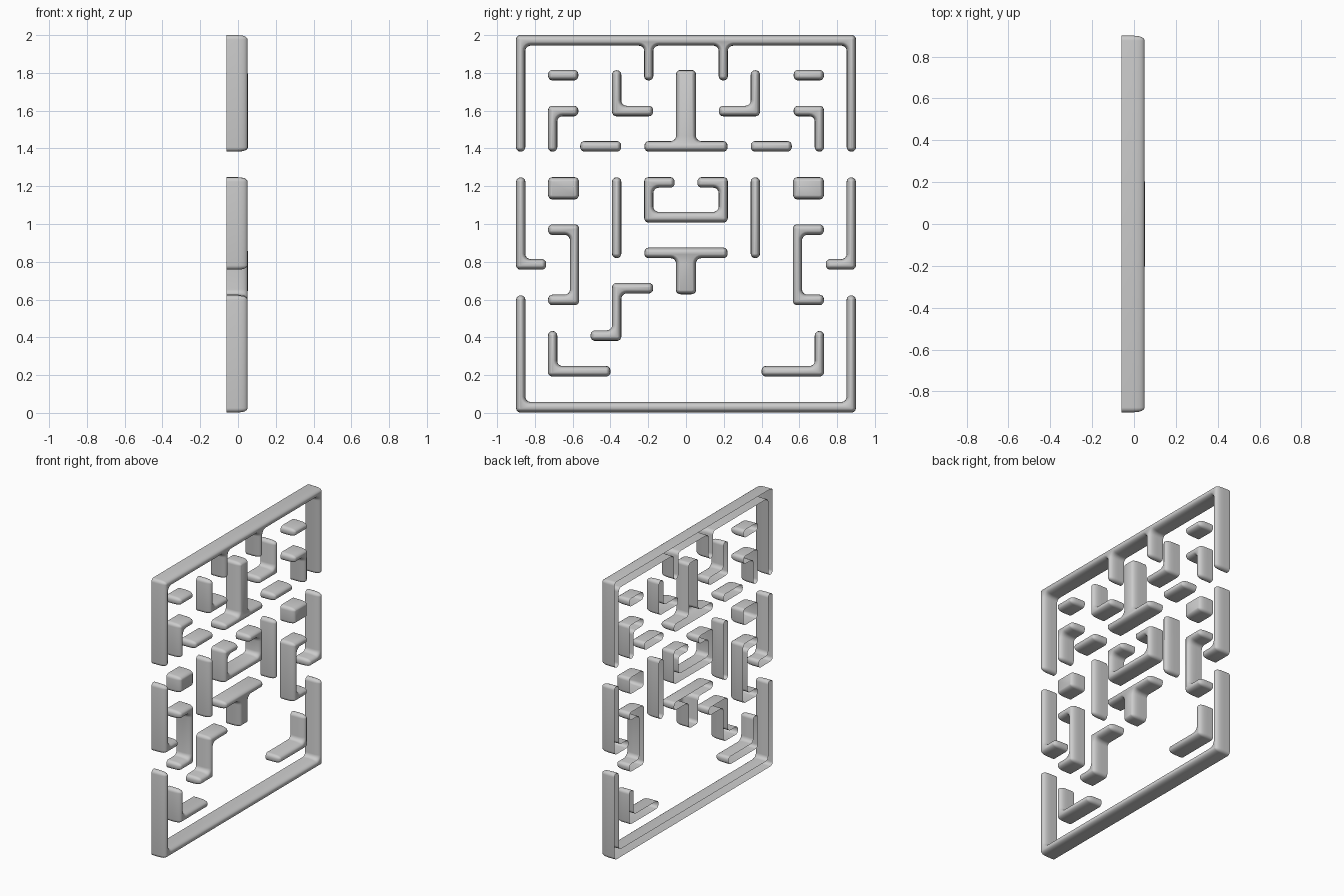
import bpy, bmesh, math
from mathutils import Vector

if "Cube" in bpy.data.objects:
    bpy.data.objects.remove(bpy.data.objects["Cube"])

HV, HH = 0.0245, 0.028      # half thickness of upright and level walls
R_OUT, R_IN = 0.0235, 0.028  # plan radii of outer and inner corners
# wall section: (x, inset), open at the back and rounded over at the front
SECTION = [(-0.06, 0), (-0.01, 0), (0.012, 0.001), (0.027, 0.0035),
           (0.038, 0.0075), (0.046, 0.0135), (0.05, 0.0205)]


def stroke(pts):
    """Outline of an axis-aligned centre line, ends cut square."""
    pts = [Vector(p) for p in pts]
    normals = []
    for a, b in zip(pts, pts[1:]):
        d = (b - a).normalized()
        normals.append(Vector((-d.y * HV, d.x * HH)))
    left, right = [], []
    for i, p in enumerate(pts):
        if i == 0:
            o = normals[0]
        elif i == len(pts) - 1:
            o = normals[-1]
        else:
            o = normals[i - 1] + normals[i]
        left.append(p + o)
        right.append(p - o)
    return right + left[::-1]


def ring(poly, inset, steps=5):
    """Filleted outline, offset inwards."""
    out = []
    n = len(poly)
    for i, p in enumerate(poly):
        d1 = (p - poly[i - 1]).normalized()
        d2 = (poly[(i + 1) % n] - p).normalized()
        convex = d1.cross(d2) > 0
        s = 1 if convex else -1
        r = R_OUT if convex else R_IN
        centre = p - d1 * r + d2 * r
        rad = r - s * inset
        for k in range(steps + 1):
            t = k / steps * math.pi / 2
            out.append(centre + (-d2 * math.cos(t) + d1 * math.sin(t)) * rad)
    return out


def wall(name, poly, mirror=False, lift=0.0):
    poly = [Vector(p) for p in poly]
    if sum(poly[i - 1].cross(poly[i]) for i in range(len(poly))) < 0:
        poly.reverse()
    bm = bmesh.new()
    rings = []
    for x, inset in SECTION:
        x += lift * max(0, x) / 0.05
        rings.append([bm.verts.new((x, q.x, q.y)) for q in ring(poly, inset)])
    n = len(rings[0])
    for a, b in zip(rings, rings[1:]):
        for i in range(n):
            j = (i + 1) % n
            bm.faces.new((a[i], a[j], b[j], b[i]))
    bm.faces.new(rings[-1])
    me = bpy.data.meshes.new(name)
    bm.to_mesh(me)
    bm.free()
    ob = bpy.data.objects.new(name, me)
    bpy.context.collection.objects.link(ob)
    if mirror:
        m = ob.modifiers.new("Mirror", 'MIRROR')
        m.use_axis = (False, True, False)
        m.use_mirror_merge = False
    bpy.ops.object.select_all(action='DESELECT')
    ob.select_set(True)
    bpy.context.view_layer.objects.active = ob
    bpy.ops.object.shade_smooth_by_angle(angle=math.radians(45))


def both_sides(half):
    """Close a half outline with its mirror image across y = 0."""
    return half + [(-y, z) for y, z in reversed(half)]


def box(y0, y1, z0, z1):
    return [(y0, z0), (y1, z0), (y1, z1), (y0, z1)]


# outer frame
wall("top_frame", both_sides([(0.9, 2.0), (0.9, 1.383), (0.851, 1.383), (0.851, 1.944),
                              (0.222, 1.944), (0.222, 1.76), (0.173, 1.76), (0.173, 1.944)]))
wall("bottom_frame", stroke([(-0.875, 0.622), (-0.875, 0.03), (0.875, 0.03), (0.875, 0.622)]))
wall("side_hook", stroke([(-0.875, 1.247), (-0.875, 0.786), (-0.74, 0.786)]), True)

# mirrored inner walls
wall("upper_dash", stroke([(-0.73, 1.788), (-0.57, 1.788)]), True)
wall("upper_corner", stroke([(-0.57, 1.598), (-0.706, 1.598), (-0.706, 1.383)]), True)
wall("inner_corner", stroke([(-0.367, 1.814), (-0.367, 1.598), (-0.174, 1.598)]), True)
wall("middle_dash", stroke([(-0.56, 1.411), (-0.343, 1.411)]), True)
wall("block", box(-0.73, -0.567, 1.13, 1.248), True)
wall("upright", stroke([(-0.367, 1.247), (-0.367, 0.82)]), True)
wall("bracket", stroke([(-0.73, 0.97), (-0.59, 0.97), (-0.59, 0.598), (-0.73, 0.598)]), True)
wall("lower_corner", stroke([(-0.706, 0.433), (-0.706, 0.22), (-0.4, 0.22)]), True)

# central walls
wall("large_tee", both_sides([(0.053, 1.815), (0.053, 1.439), (0.22, 1.439), (0.22, 1.383)]), lift=0.003)
wall("small_tee", both_sides([(0.053, 0.628), (0.053, 0.819), (0.22, 0.819), (0.22, 0.875)]), lift=0.003)
wall("centre_pen", stroke([(-0.06, 1.22), (-0.197, 1.22), (-0.197, 1.036),
                           (0.197, 1.036), (0.197, 1.22), (0.06, 1.22)]))

# single stepped wall on one side
wall("stepped_wall", stroke([(-0.174, 0.66), (-0.367, 0.66), (-0.367, 0.409), (-0.505, 0.409)]))
